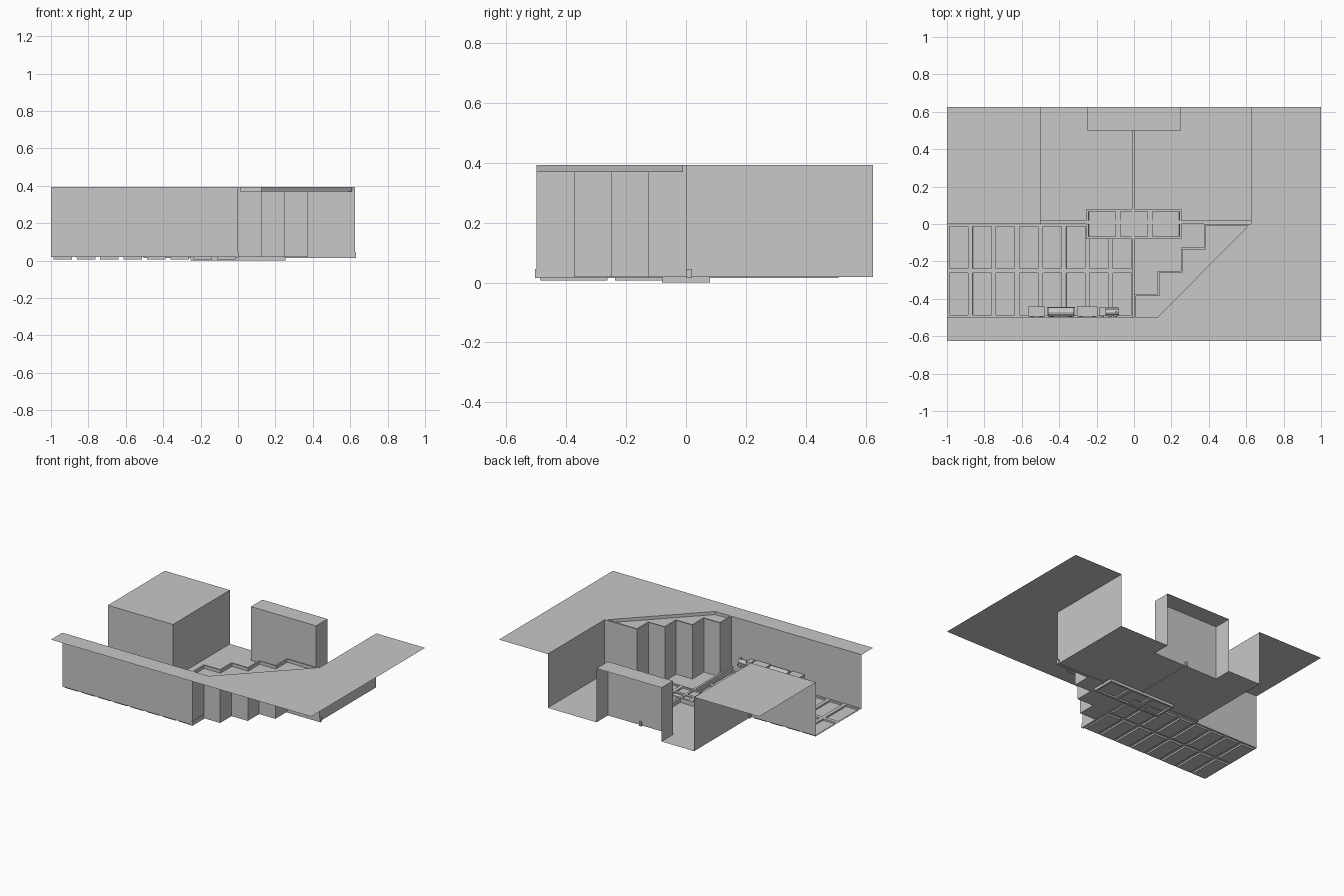
import bpy, bmesh, math
from mathutils import Matrix, Vector

cube = bpy.data.objects.get("Cube")
if cube:
    bpy.data.objects.remove(cube, do_unlink=True)

grey = bpy.data.materials.new("plain_grey")
grey.use_nodes = True
COLOUR = (0.58, 0.58, 0.58, 1)
grey.diffuse_color = COLOUR
grey.node_tree.nodes["Principled BSDF"].inputs["Base Color"].default_value = COLOUR

FLOOR, LEDGE, ROOF = 0.018, 0.37, 0.392
STEP, BACK, FRONT = 0.125, 0.625, -0.5


def finish(name, bm):
    mesh = bpy.data.meshes.new(name)
    bm.to_mesh(mesh)
    bm.free()
    mesh.materials.append(grey)
    ob = bpy.data.objects.new(name, mesh)
    bpy.context.collection.objects.link(ob)
    return ob


def sheet(name, outline, z):
    """Flat single-sided slab from an outline."""
    bm = bmesh.new()
    face = bm.faces.new([bm.verts.new((x, y, z)) for x, y in outline])
    face.normal_update()
    if face.normal.z < 0:
        face.normal_flip()
    return finish(name, bm)


def wall(name, path, z0, z1):
    """Upright sheet that follows a path."""
    bm = bmesh.new()
    low = [bm.verts.new((x, y, z0)) for x, y in path]
    high = [bm.verts.new((x, y, z1)) for x, y in path]
    for i in range(len(path) - 1):
        bm.faces.new((low[i], low[i + 1], high[i + 1], high[i]))
    return finish(name, bm)


def add_box(bm, lo, hi):
    lo, hi = Vector(lo), Vector(hi)
    mat = Matrix.Translation((lo + hi) / 2) @ Matrix.Diagonal((*(hi - lo), 1))
    return bmesh.ops.create_cube(bm, size=1, matrix=mat)["verts"]


def box(name, lo, hi):
    bm = bmesh.new()
    add_box(bm, lo, hi)
    return finish(name, bm)


def add_cylinder(bm, centre, radius, depth, axis):
    rot = Vector((0, 0, 1)).rotation_difference(Vector(axis)).to_matrix().to_4x4()
    bmesh.ops.create_cone(bm, cap_ends=True, segments=12, radius1=radius, radius2=radius,
                          depth=depth, matrix=Matrix.Translation(centre) @ rot)


# Stepped outline of the room, and its copy set back behind a narrow rim
steps = [(0, FRONT)]
for i in range(4):
    x, y = i * STEP, FRONT + (i + 1) * STEP
    steps += [(x, y), (x + STEP, y)]
steps[-1] = (BACK, 0)
inner = [(x + 0.01, y - 0.01) for x, y in steps]
inner[0], inner[-1] = (0.01, FRONT), (0.61, -0.01)

# Walls of the room
wall("front_wall", [(-1, FRONT), (0, FRONT)], FLOOR, ROOF)
wall("stepped_wall", steps, FLOOR, ROOF)
wall("left_wall", [(BACK, 0), (BACK, BACK)], FLOOR, ROOF)

# Sunken ledge behind the stepped wall
bm = bmesh.new()
for i in range(len(steps) - 1):
    quad = (steps[i], inner[i], inner[i + 1], steps[i + 1])
    bm.faces.new([bm.verts.new((x, y, ROOF)) for x, y in quad])
bmesh.ops.remove_doubles(bm, verts=bm.verts, dist=1e-5)
finish("ledge_rim", bm)
ledge = inner + [(STEP, FRONT)]
sheet("ledge_floor", ledge, LEDGE)
wall("ledge_sides", ledge + ledge[:1], LEDGE, ROOF)

# Roof sheet around the front and left
sheet("roof", [(-1, -BACK), (1, -BACK), (1, BACK), (BACK, BACK), (BACK, 0),
               (0.61, -0.01), (STEP, FRONT), (-1, FRONT)], ROOF)

# Back blocks, open behind and below
sheet("corner_block_top", [(-1, 0), (-0.5, 0), (-0.5, BACK), (-1, BACK)], ROOF)
wall("corner_block_walls", [(-1, 0), (-0.5, 0), (-0.5, BACK)], FLOOR, ROOF)
niche = [(-0.25, BACK), (-0.25, 0.5), (0.25, 0.5), (0.25, BACK)]
sheet("back_block_top", niche, ROOF)
wall("back_block_walls", niche, FLOOR, ROOF)

# Main floor, going around the back block
sheet("main_floor", steps + [(BACK, BACK)] + niche[::-1]
      + [(-0.5, BACK), (-0.5, 0), (0, 0)], FLOOR)

# Front floor with two rows of sunken panels
bm = bmesh.new()
for col in range(8):
    for row in range(2):
        x, y = -1 + col * STEP, FRONT + row * 0.25
        corners = [(x, y), (x + STEP, y), (x + STEP, y + 0.25), (x, y + 0.25)]
        bm.faces.new([bm.verts.new((px, py, FLOOR)) for px, py in corners])
bmesh.ops.remove_doubles(bm, verts=bm.verts, dist=1e-5)
bm.normal_update()
cells = bm.faces[:]
bmesh.ops.inset_individual(bm, faces=cells, thickness=0.018)
bmesh.ops.inset_individual(bm, faces=cells, thickness=0.0005, depth=-0.011)
finish("panelled_floor", bm)

# Low curbs crossing the floor
box("long_curb", (-0.505, 0, 0.015), (0.632, 0.02, 0.045))
box("cross_curb", (-0.012, -0.505, 0.015), (0.003, 0.51, 0.045))

# Central slab with three sunken panels above and below
bm = bmesh.new()
for i in range(3):
    x = -0.255 + i * 0.17
    add_box(bm, (x, -0.08, 0), (x + 0.17, 0.08, 0.048))
bm.normal_update()
flat = [f for f in bm.faces if abs(f.normal.z) > 0.9]
side = [f for f in bm.faces if abs(f.normal.x) > 0.9 and abs(f.calc_center_median().x) < 0.2]
bmesh.ops.delete(bm, geom=side, context="FACES_ONLY")
bmesh.ops.remove_doubles(bm, verts=bm.verts, dist=1e-5)
bmesh.ops.inset_individual(bm, faces=flat, thickness=0.018)
bmesh.ops.inset_individual(bm, faces=flat, thickness=0.0005, depth=-0.01)
finish("central_slab", bm)

# Small train along the front wall
TRACK_Y, WHEEL_Z = -0.47, 0.09


def wheels(bm, xs):
    for x in xs:
        for y in (-0.493, -0.447):
            add_cylinder(bm, (x, y, WHEEL_Z), 0.009, 0.008, (0, 1, 0))


for i, (x0, x1) in enumerate([(-0.565, -0.475), (-0.305, -0.195)]):
    bm = bmesh.new()
    add_box(bm, (x0, -0.495, 0.095), (x1, -0.44, 0.14))
    wheels(bm, (x0 + 0.02, x1 - 0.02))
    finish("wagon_%d" % (i + 1), bm)

bm = bmesh.new()
add_box(bm, (-0.465, -0.493, 0.093), (-0.315, -0.445, 0.102))
add_cylinder(bm, (-0.39, TRACK_Y, 0.122), 0.024, 0.14, (1, 0, 0))
wheels(bm, (-0.44, -0.34))
finish("tank_wagon", bm)

bm = bmesh.new()
add_box(bm, (-0.185, -0.493, 0.093), (-0.08, -0.447, 0.1))
add_box(bm, (-0.185, -0.493, 0.1), (-0.15, -0.445, 0.138))
add_cylinder(bm, (-0.115, TRACK_Y, 0.114), 0.016, 0.07, (1, 0, 0))
add_cylinder(bm, (-0.095, TRACK_Y, 0.13), 0.006, 0.02, (0, 0, 1))
wheels(bm, (-0.17, -0.13, -0.1))
finish("locomotive", bm)
